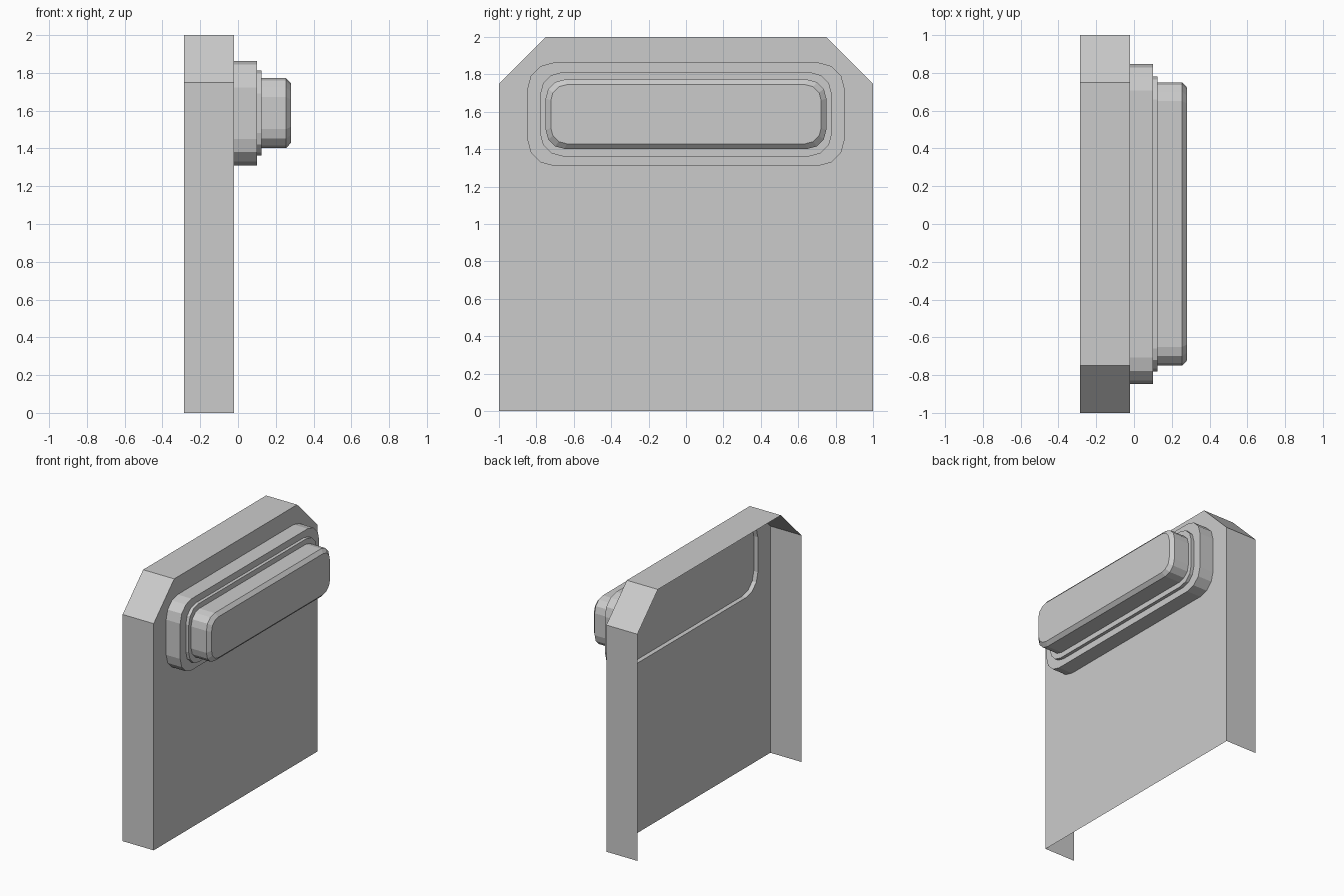
import bpy, bmesh, math

if "Cube" in bpy.data.objects:
    bpy.data.objects.remove(bpy.data.objects["Cube"])

CZ = 1.587  # height of the handle centre


def rounded_loop(bm, x, half_y, half_z, r, seg=3):
    """Counter-clockwise rounded rectangle seen from +x."""
    verts = []
    for k, (sy, sz) in enumerate([(1, 1), (-1, 1), (-1, -1), (1, -1)]):
        for i in range(seg + 1):
            a = math.pi / 2 * (k + i / seg)
            verts.append(bm.verts.new((x,
                                       sy * (half_y - r) + r * math.cos(a),
                                       CZ + sz * (half_z - r) + r * math.sin(a))))
    return verts


def wall(bm, a, b, closed=True):
    n = len(a)
    for i in range(n if closed else n - 1):
        j = (i + 1) % n
        bm.faces.new((a[i], a[j], b[j], b[i]))


def finish(bm, name):
    me = bpy.data.meshes.new(name)
    bm.to_mesh(me)
    bm.free()
    ob = bpy.data.objects.new(name, me)
    bpy.context.collection.objects.link(ob)
    return ob


OUTER = (0.848, 0.276, 0.14)

# Thin panel shell: open at the back and bottom, with a rounded opening
bm = bmesh.new()
outline = [(1, 0), (1, 1.75), (0.75, 2), (-0.75, 2), (-1, 1.75), (-1, 0)]
back = [bm.verts.new((-0.285, y, z)) for y, z in outline]
front = [bm.verts.new((-0.02, y, z)) for y, z in outline]
hole = rounded_loop(bm, -0.02, *OUTER)
edges = []
for loop in (front, hole):
    for i, v in enumerate(loop):
        edges.append(bm.edges.new((v, loop[(i + 1) % len(loop)])))
res = bmesh.ops.triangle_fill(bm, edges=edges, use_beauty=True, normal=(1, 0, 0))
for f in [g for g in res["geom"] if isinstance(g, bmesh.types.BMFace)]:
    f.normal_update()
    if f.normal.x < 0:
        f.normal_flip()
wall(bm, back, front, closed=False)
# Rim of the opening, running forward to the back of the handle mount
wall(bm, hole, rounded_loop(bm, 0.015, *OUTER))
finish(bm, "panel_shell")

# Stepped mount and chamfered handle bar
bm = bmesh.new()
steps = [
    (0.015, *OUTER),
    (0.10, *OUTER),
    (0.10, 0.78, 0.225, 0.12),
    (0.125, 0.78, 0.225, 0.12),
    (0.125, 0.75, 0.185, 0.10),
    (0.255, 0.75, 0.185, 0.10),
    (0.28, 0.723, 0.158, 0.085),
]
loops = [rounded_loop(bm, *s) for s in steps]
for a, b in zip(loops, loops[1:]):
    wall(bm, a, b)
bm.faces.new(loops[-1])
bm.faces.new(list(reversed(loops[0])))
finish(bm, "handle_bar")
